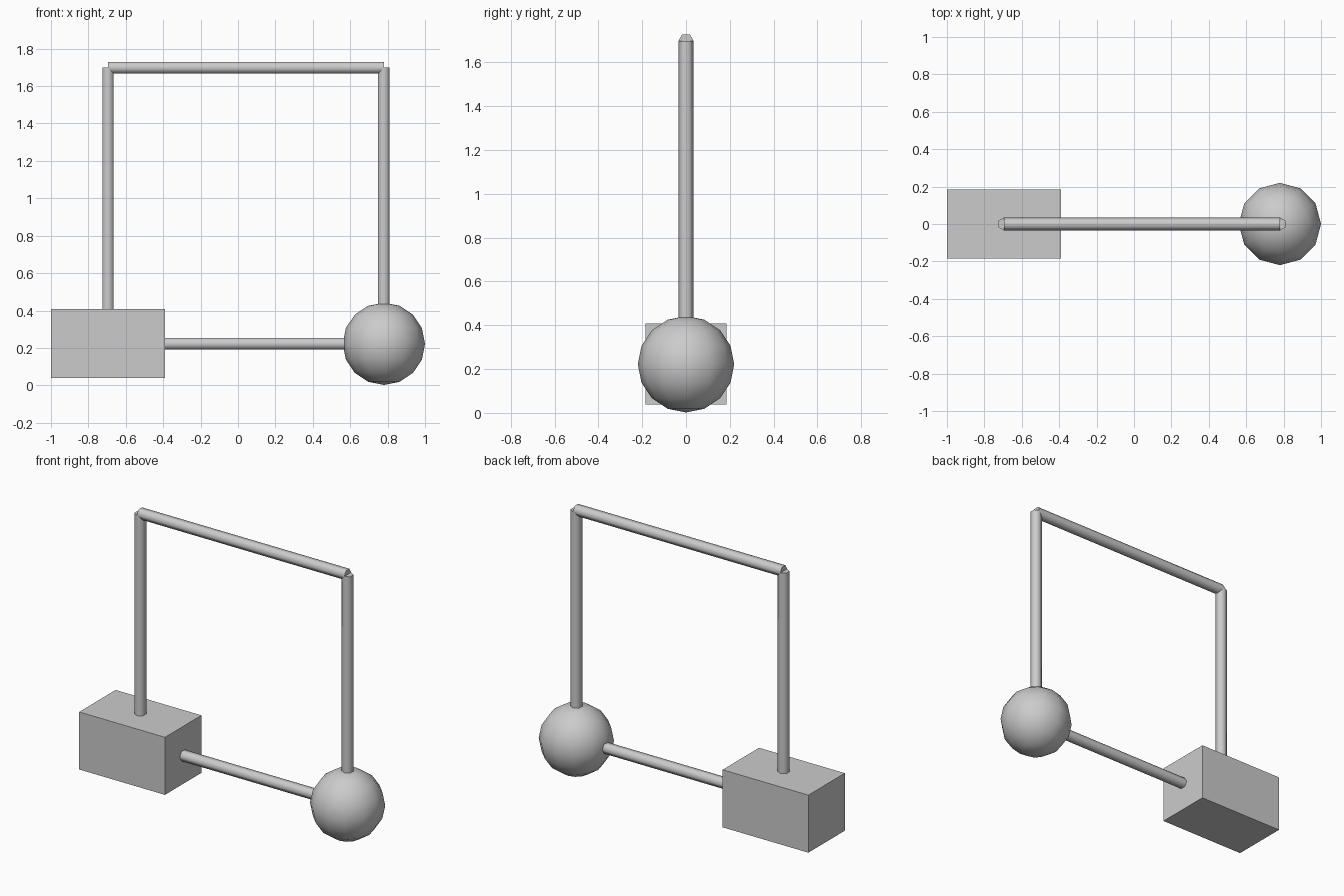
import bpy, math
from mathutils import Vector, Matrix

if "Cube" in bpy.data.objects:
    bpy.data.objects.remove(bpy.data.objects["Cube"])

ROD_R = 0.035
Z_LOW, Z_HIGH = 0.222, 1.698
X_BOX, X_BALL = -0.695, 0.78


def smooth(obj, angle):
    bpy.ops.object.select_all(action='DESELECT')
    obj.select_set(True)
    bpy.context.view_layer.objects.active = obj
    bpy.ops.object.shade_smooth_by_angle(angle=math.radians(angle))


def rod(name, start, end):
    """Six-sided rod with its corner edges on the +y and -y sides."""
    a, b = Vector(start), Vector(end)
    bpy.ops.mesh.primitive_cylinder_add(vertices=6, radius=ROD_R, depth=(b - a).length)
    obj = bpy.context.object
    obj.name = name
    axis = (b - a).normalized()
    side = Vector((0, 1, 0))
    turn = Matrix((side.cross(axis), side, axis)).transposed()
    obj.data.transform(turn.to_4x4())
    obj.location = (a + b) / 2
    smooth(obj, 65)


# Block at the left end
bpy.ops.mesh.primitive_cube_add(size=1, location=(X_BOX, 0, 0.224))
block = bpy.context.object
block.name = "block"
block.data.transform(Matrix.Diagonal((0.61, 0.37, 0.37, 1)))

# Low-poly ball at the right end
bpy.ops.mesh.primitive_uv_sphere_add(segments=12, ring_count=8, radius=0.22,
                                     location=(X_BALL, 0, 0.222))
ball = bpy.context.object
ball.name = "ball"
smooth(ball, 65)

# Square loop of rods joining block and ball
rod("lower_rod", (X_BOX, 0, Z_LOW), (X_BALL, 0, Z_LOW))
rod("upper_rod", (X_BOX, 0, Z_HIGH), (X_BALL, 0, Z_HIGH))
rod("left_upright", (X_BOX, 0, Z_LOW), (X_BOX, 0, Z_HIGH))
rod("right_upright", (X_BALL, 0, Z_LOW), (X_BALL, 0, Z_HIGH))
